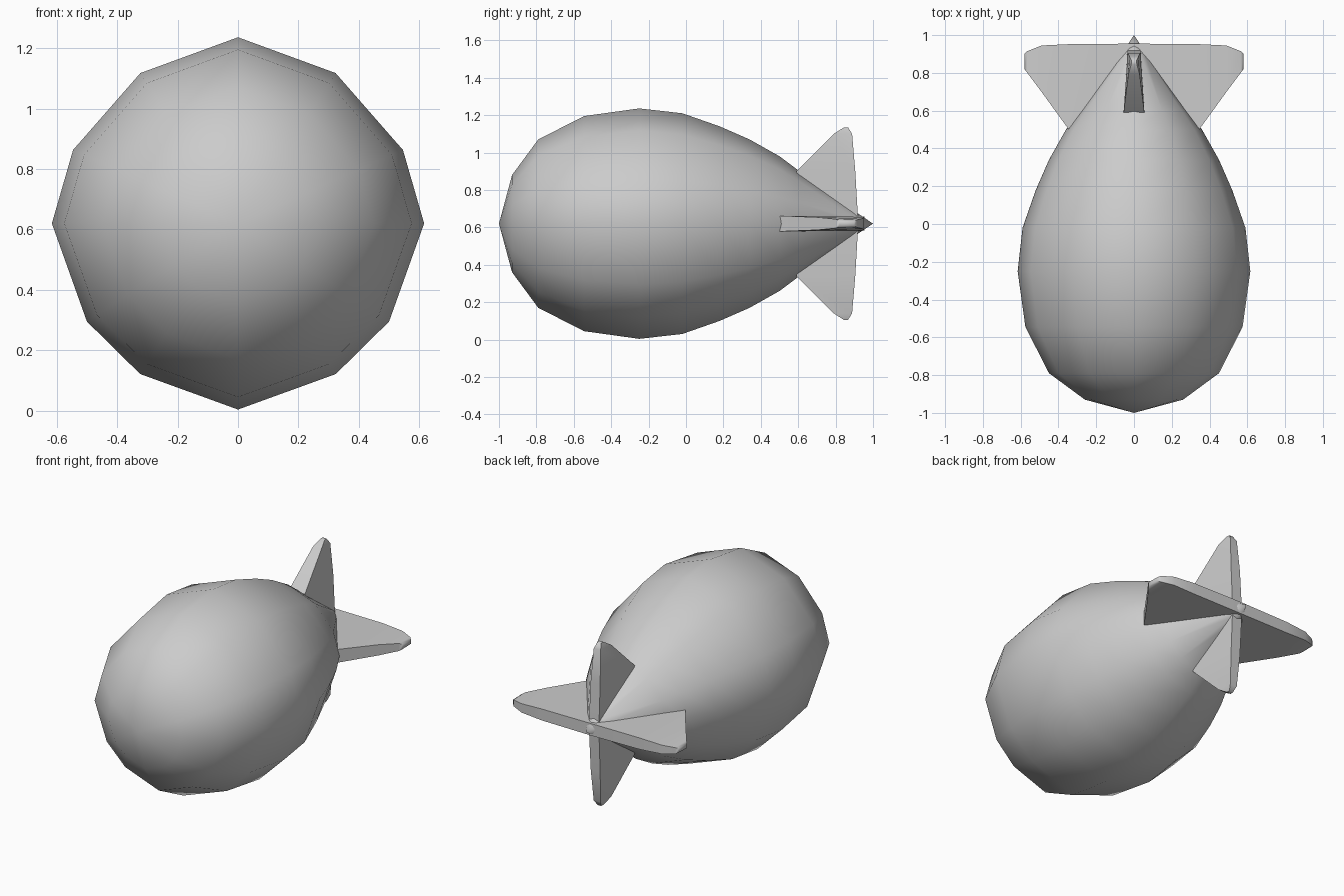
import bpy, bmesh, math
from mathutils import Vector

if "Cube" in bpy.data.objects:
    bpy.data.objects.remove(bpy.data.objects["Cube"])

AXIS_Z = 0.62


def finish(name, bm, angle):
    bmesh.ops.recalc_face_normals(bm, faces=bm.faces)
    me = bpy.data.meshes.new(name)
    bm.to_mesh(me)
    bm.free()
    ob = bpy.data.objects.new(name, me)
    bpy.context.collection.objects.link(ob)
    bpy.ops.object.select_all(action='DESELECT')
    bpy.context.view_layer.objects.active = ob
    ob.select_set(True)
    bpy.ops.object.shade_smooth_by_angle(angle=math.radians(angle))
    return ob


def bridge(bm, a, b):
    n = len(a)
    for i in range(n):
        bm.faces.new((a[i], a[(i + 1) % n], b[(i + 1) % n], b[i]))


# Hull: twelve-sided teardrop along y
profile = [(-0.93, 0.26), (-0.79, 0.45), (-0.545, 0.575), (-0.25, 0.616),
           (-0.02, 0.59), (0.18, 0.52), (0.34, 0.45), (0.5, 0.36),
           (0.6, 0.285), (0.9, 0.067)]
half = [(90, 1), (57, 0.963), (24, 0.97), (0, 1), (-33, 0.968), (-57, 0.965), (-90, 1)]
section = half + [(180 - a, s) for a, s in reversed(half[1:-1])]
bm = bmesh.new()
rings = []
for y, r in profile:
    rings.append([bm.verts.new((r * s * math.cos(math.radians(a)), y,
                                AXIS_Z + r * s * math.sin(math.radians(a))))
                  for a, s in section])
for a, b in zip(rings, rings[1:]):
    bridge(bm, a, b)
for tip_y, ring in ((-1, rings[0]), (1, rings[-1])):
    tip = bm.verts.new((0, tip_y, AXIS_Z))
    for i in range(len(ring)):
        bm.faces.new((tip, ring[i], ring[(i + 1) % len(ring)]))
finish("hull", bm, 60)


# Tail fins: (span, front y, back y, front half width, back half width)
def fin(name, stations, direction):
    out = Vector(direction)
    side = out.cross(Vector((0, 1, 0)))
    bm = bmesh.new()
    loops = []
    for d, yf, yb, tf, tb in stations:
        base = Vector((0, 0, AXIS_Z)) + out * d
        loops.append([bm.verts.new(base + Vector((0, y, 0)) + side * t)
                      for y, t in ((yf, -tf), (yf, tf), (yb, tb), (yb, -tb))])
    for a, b in zip(loops, loops[1:]):
        bridge(bm, a, b)
    bm.faces.new(loops[0])
    bm.faces.new(loops[-1])
    finish(name, bm, 60)


upright = [(0.02, 0.66, 0.92, 0.05, 0.035), (0.28, 0.59, 0.905, 0.055, 0.033),
           (0.48, 0.79, 0.888, 0.03, 0.024), (0.515, 0.845, 0.866, 0.015, 0.013)]
level = [(0.0, 0.6, 0.955, 0.04, 0.038), (0.345, 0.5, 0.952, 0.042, 0.036),
         (0.49, 0.70, 0.945, 0.034, 0.028), (0.565, 0.80, 0.915, 0.024, 0.02),
         (0.58, 0.82, 0.9, 0.014, 0.012)]
for name, stations, direction in (("top_fin", upright, (0, 0, 1)),
                                  ("bottom_fin", upright, (0, 0, -1)),
                                  ("right_fin", level, (1, 0, 0)),
                                  ("left_fin", level, (-1, 0, 0))):
    fin(name, stations, direction)
